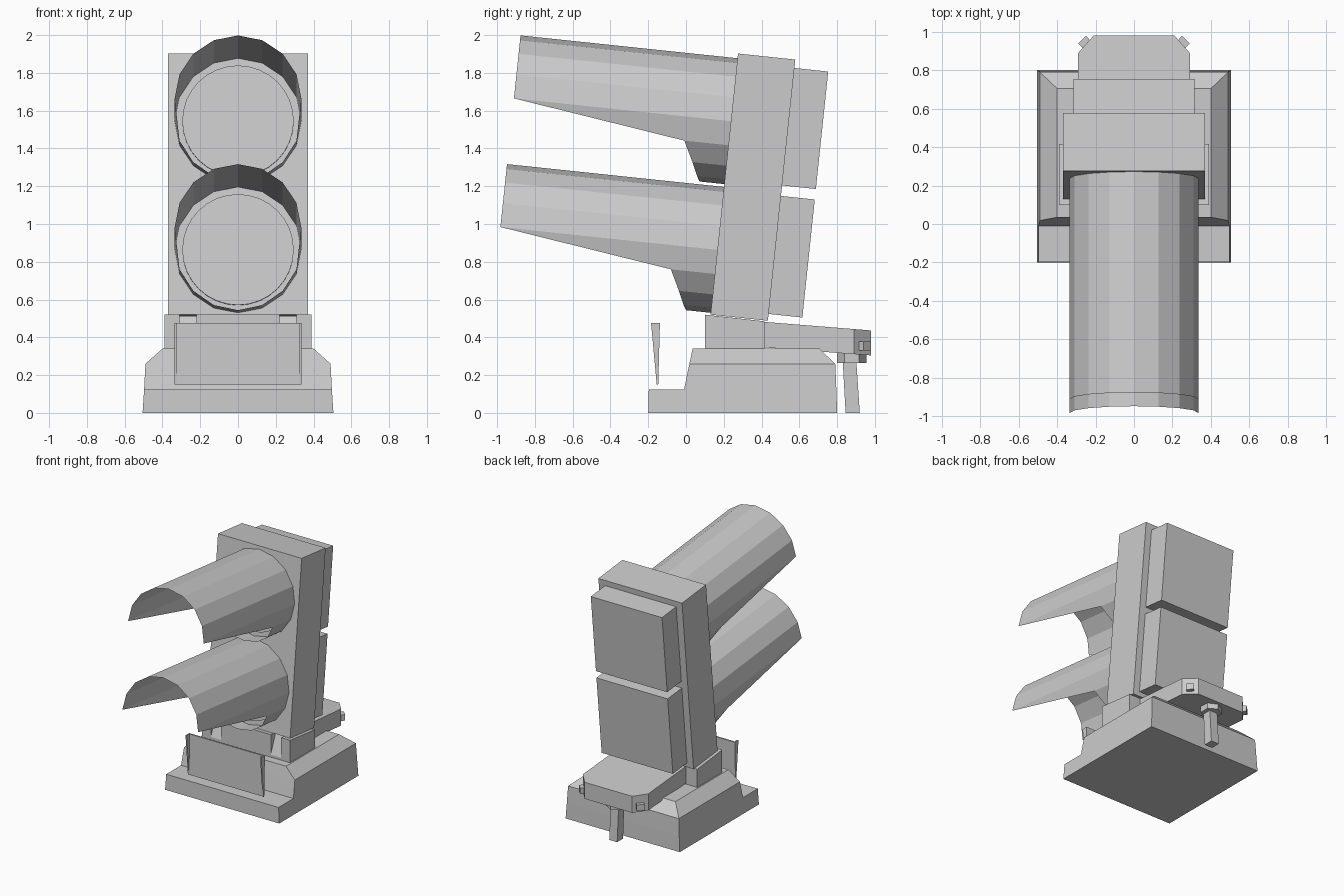
import bpy, bmesh
from math import sin, cos, pi, radians

if "Cube" in bpy.data.objects:
    bpy.data.objects.remove(bpy.data.objects["Cube"])

TILT = radians(6)


def loft(name, rings, caps=True):
    """Skin a stack of equal-length closed rings."""
    bm = bmesh.new()
    vs = [[bm.verts.new(p) for p in r] for r in rings]
    n = len(rings[0])
    for lo, hi in zip(vs, vs[1:]):
        for i in range(n):
            j = (i + 1) % n
            bm.faces.new((lo[i], lo[j], hi[j], hi[i]))
    if caps:
        bm.faces.new(vs[0][::-1])
        bm.faces.new(vs[-1])
    bmesh.ops.recalc_face_normals(bm, faces=bm.faces)
    me = bpy.data.meshes.new(name)
    bm.to_mesh(me)
    bm.free()
    ob = bpy.data.objects.new(name, me)
    bpy.context.collection.objects.link(ob)
    return ob


def prism(name, prof, x0, x1):
    """Extrude a (y, z) profile along x."""
    return loft(name, [[(x, y, z) for y, z in prof] for x in (x0, x1)])


def head(a, b):
    """Tilted signal head frame: a = depth, b = height -> (y, z)."""
    return (0.13 + a * cos(TILT) + b * sin(TILT),
            0.52 - a * sin(TILT) + b * cos(TILT))


def head_box(name, w, a0, a1, b0, b1):
    return prism(name, [head(a0, b0), head(a1, b0), head(a1, b1), head(a0, b1)], -w, w)


def rect(w, y0, y1, z):
    return [(-w, y0, z), (w, y0, z), (w, y1, z), (-w, y1, z)]


# Concrete base: stepped slab and chamfered plinth
loft("base_slab", [rect(.505, -.2, .8, 0), rect(.497, -.197, .796, .125)])
loft("base_plinth", [rect(.497, -.01, .796, .125), rect(.49, .018, .79, .26),
                     rect(.40, .035, .705, .34)])

# Pedestal with two sloped notches in its front
pedestal = prism("pedestal", [(.1, .335), (.415, .335), (.415, .485), (.1, .52)], -.39, .39)
for s in (-1, 1):
    cut = prism("notch_cutter", [(.08, .36), (.1, .36), (.17, .535), (.08, .535)],
                s * .22, s * .31)
    cut.hide_render = True
    cut.hide_set(True)
    mod = pedestal.modifiers.new("notch", 'BOOLEAN')
    mod.operation = 'DIFFERENCE'
    mod.solver = 'EXACT'
    mod.object = cut

# Signal head, back covers
head_box("signal_housing", .37, 0, .305, 0, 1.39)
for label, b0, b1 in (("lower", .036, .664), ("upper", .72, 1.345)):
    head_box(label + "_back_cover", .315, .305, .485, b0, b1)

# Lenses and cutaway hoods
FRONT = [-1.155] * 5 + [-.234, -.18, -.147, -.132]
for label, c in (("lower", .345), ("upper", 1.03)):
    def ring(r, n, depth):
        pts = []
        for i in range(n):
            t = 2 * pi * i / n
            pts.append((r * sin(t), *head(depth(i), c + r * cos(t))))
        return pts
    loft(label + "_lens", [ring(.295, 32, lambda i: 0), ring(.295, 32, lambda i: -.015)])
    loft(label + "_hood", [ring(.335, 16, lambda i: 0),
                           ring(.335, 16, lambda i: FRONT[min(i, 16 - i)])], caps=False)

# Rear hinge plate with chamfered corners, sloping down to the back
plan = [(-.29, .41), (.29, .41), (.29, .89), (.21, .98), (-.21, .98), (-.29, .89)]
loft("rear_plate", [[(x, y, z0 - k * (y - .41)) for x, y in plan]
                    for z0, k in ((.347, .075), (.482, .08))])

# Corner bolts, centre nut and support bolt
for s in (-1, 1):
    loft("corner_bolt", [[(s * x, y, z) for x, y in
                          ((.21, .935), (.25, .895), (.29, .94), (.25, .98))]
                         for z in (.33, .378)])


def hexagon(r, y, z):
    return [(r * sin(pi * i / 3), y + r * cos(pi * i / 3), z) for i in range(6)]


loft("support_nut", [hexagon(.078, .877, .265), hexagon(.078, .877, .315)])
prism("support_bolt", [(.845, 0), (.92, 0), (.902, .27), (.83, .27)], -.035, .035)

# Front indicator panel with tapered end fins
prism("front_panel", [(-.153, .15), (-.147, .15), (-.138, .475), (-.15, .475)], -.335, .335)
for s in (-1, 1):
    prism("panel_fin", [(-.155, .15), (-.147, .15), (-.138, .475), (-.185, .475)],
          s * .325, s * .335)
